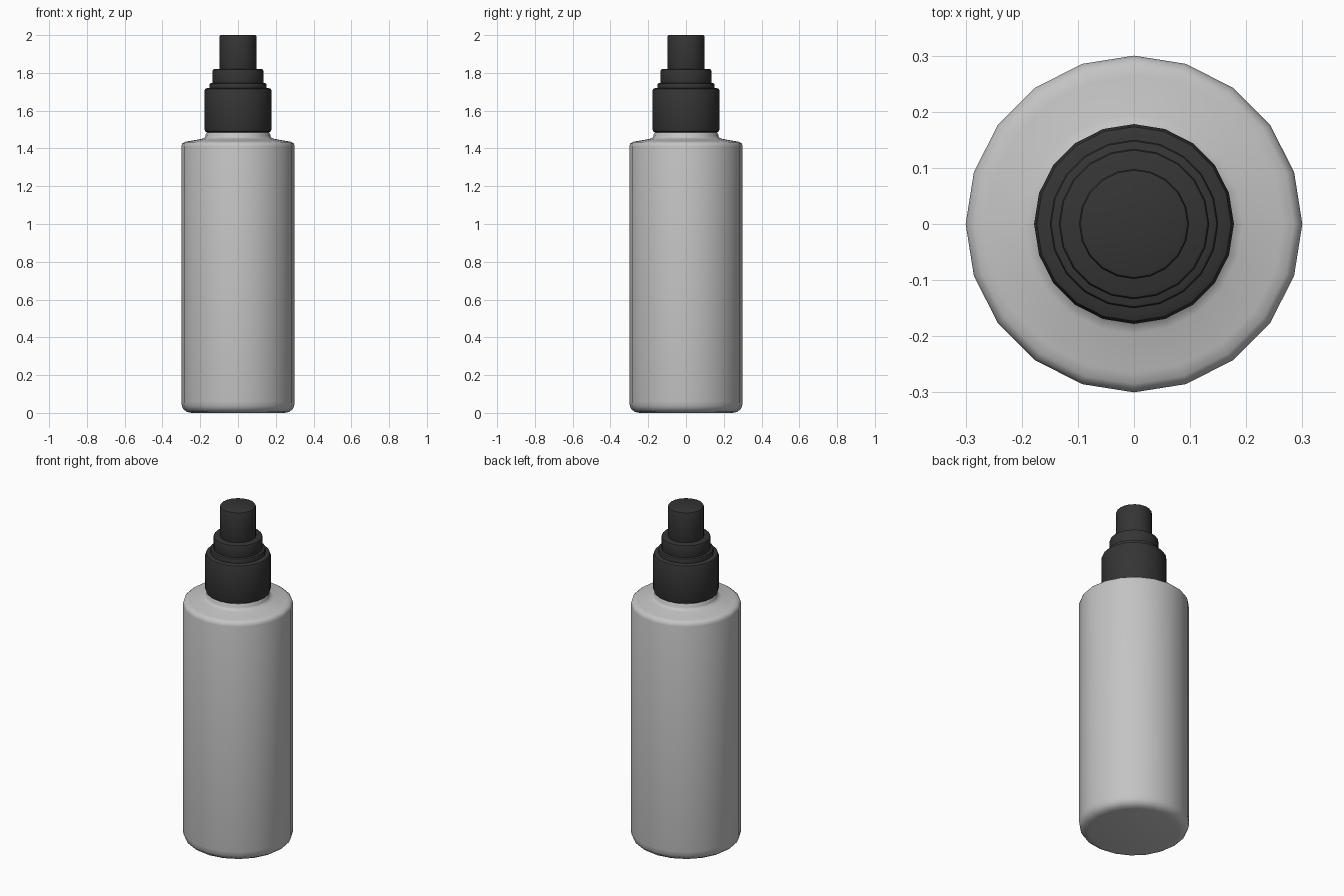
import bpy, bmesh, math

cube = bpy.data.objects.get("Cube")
if cube:
    bpy.data.objects.remove(cube, do_unlink=True)

SIDES = 20


def material(name, value):
    m = bpy.data.materials.new(name)
    m.use_nodes = True
    colour = (value, value, value, 1)
    m.diffuse_color = colour
    m.node_tree.nodes["Principled BSDF"].inputs["Base Color"].default_value = colour
    return m


def lathe(name, profile, mat):
    """Revolve (radius, height) points around z and close both ends."""
    bm = bmesh.new()
    rings = []
    for r, z in profile:
        rings.append([bm.verts.new((r * math.cos(math.tau * i / SIDES),
                                    r * math.sin(math.tau * i / SIDES), z))
                      for i in range(SIDES)])
    for low, high in zip(rings, rings[1:]):
        for i in range(SIDES):
            j = (i + 1) % SIDES
            bm.faces.new((low[i], low[j], high[j], high[i]))
    bm.faces.new(rings[0][::-1])
    bm.faces.new(rings[-1])
    mesh = bpy.data.meshes.new(name)
    bm.to_mesh(mesh)
    bm.free()
    mesh.materials.append(mat)
    obj = bpy.data.objects.new(name, mesh)
    bpy.context.collection.objects.link(obj)
    bpy.ops.object.select_all(action='DESELECT')
    obj.select_set(True)
    bpy.context.view_layer.objects.active = obj
    bpy.ops.object.shade_smooth_by_angle(angle=math.radians(40))
    return obj


def collar(name, radius, bottom, top, bevel, mat):
    """Cylinder with a softened top and bottom rim."""
    b = bevel
    return lathe(name, [(radius - b, bottom), (radius - 0.3 * b, bottom + 0.3 * b),
                        (radius, bottom + b), (radius, top - b),
                        (radius - 0.3 * b, top - 0.3 * b), (radius - b, top)], mat)


light_grey = material("light grey plastic", 0.55)
charcoal = material("charcoal plastic", 0.035)

# Bottle with rounded base, sloped shoulder and neck
lathe("bottle", [(0.245, 0), (0.27, 0.005), (0.288, 0.018), (0.297, 0.036),
                 (0.3, 0.06), (0.3, 1.41), (0.296, 1.425), (0.285, 1.434),
                 (0.265, 1.438), (0.195, 1.45), (0.178, 1.456), (0.172, 1.465),
                 (0.17, 1.477), (0.165, 1.485), (0.155, 1.487)], light_grey)

# Stepped pump cap
collar("cap_skirt", 0.178, 1.485, 1.72, 0.016, charcoal)
collar("cap_step", 0.15, 1.70, 1.747, 0.008, charcoal)
collar("cap_collar", 0.134, 1.73, 1.82, 0.008, charcoal)
collar("pump_button", 0.098, 1.80, 2.0, 0.008, charcoal)
